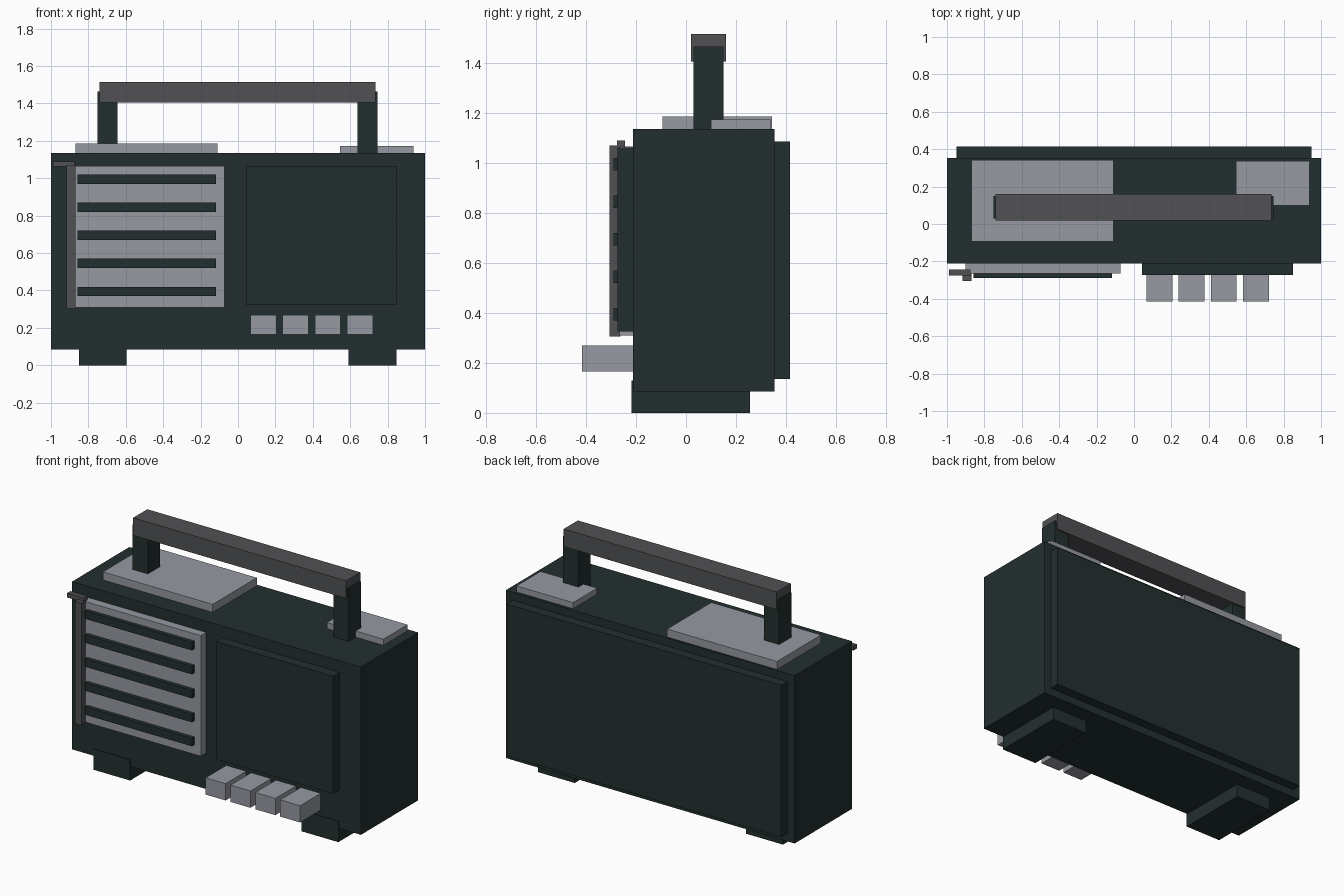
import bpy
import bmesh

if "Cube" in bpy.data.objects:
    bpy.data.objects.remove(bpy.data.objects["Cube"])


def material(name, rgb):
    m = bpy.data.materials.new(name)
    m.diffuse_color = (*rgb, 1)
    m.use_nodes = True
    m.node_tree.nodes["Principled BSDF"].inputs["Base Color"].default_value = m.diffuse_color
    return m


DARK = material("dark_green_grey", (0.017, 0.028, 0.028))
LIGHT = material("light_grey", (0.31, 0.32, 0.36))
GREY = material("mid_grey", (0.082, 0.083, 0.09))


def box(name, x, y, z, mat):
    """Box spanning the given (min, max) range on each axis."""
    bm = bmesh.new()
    bmesh.ops.create_cube(bm, size=1)
    for v in bm.verts:
        v.co = [r[0] + (c + 0.5) * (r[1] - r[0]) for c, r in zip(v.co, (x, y, z))]
    me = bpy.data.meshes.new(name)
    bm.to_mesh(me)
    bm.free()
    me.materials.append(mat)
    ob = bpy.data.objects.new(name, me)
    bpy.context.collection.objects.link(ob)
    return ob


# Case and back cover
box("body", (-1, 1), (-0.212, 0.354), (0.085, 1.135), DARK)
box("back_cover", (-0.95, 0.95), (0.35, 0.415), (0.135, 1.085), DARK)

# Feet and handle posts
for side, foot_x, post_x in (("left", -0.85, -0.75), ("right", 0.592, 0.64)):
    box(side + "_foot", (foot_x, foot_x + 0.255), (-0.217, 0.255), (0, 0.13), DARK)
    box(side + "_handle_post", (post_x, post_x + 0.105), (0.03, 0.15), (1.12, 1.465), DARK)

# Handle grip
box("handle_grip", (-0.74, 0.735), (0.02, 0.16), (1.405, 1.515), GREY)

# Plates on the top
box("left_top_plate", (-0.87, -0.11), (-0.093, 0.343), (1.12, 1.185), LIGHT)
box("right_top_plate", (0.545, 0.937), (0.1, 0.338), (1.12, 1.173), LIGHT)

# Speaker grille with slats
box("speaker_panel", (-0.9, -0.072), (-0.265, -0.2), (0.31, 1.065), LIGHT)
for i in range(5):
    z = 0.37 + 0.15 * i
    box(f"speaker_slat_{i + 1}", (-0.857, -0.117), (-0.29, -0.26), (z, z + 0.05), DARK)

# Front panel on the right
box("front_panel", (0.043, 0.85), (-0.274, -0.2), (0.325, 1.062), DARK)

# Push buttons
for i in range(4):
    x = 0.067 + 0.172 * i
    box(f"button_{i + 1}", (x, x + 0.138), (-0.415, -0.2), (0.165, 0.27), LIGHT)

# Aerial rod and its tip
box("aerial_rod", (-0.916, -0.87), (-0.305, -0.262), (0.305, 1.07), GREY)
box("aerial_tip", (-0.99, -0.873), (-0.275, -0.243), (1.062, 1.09), GREY)
